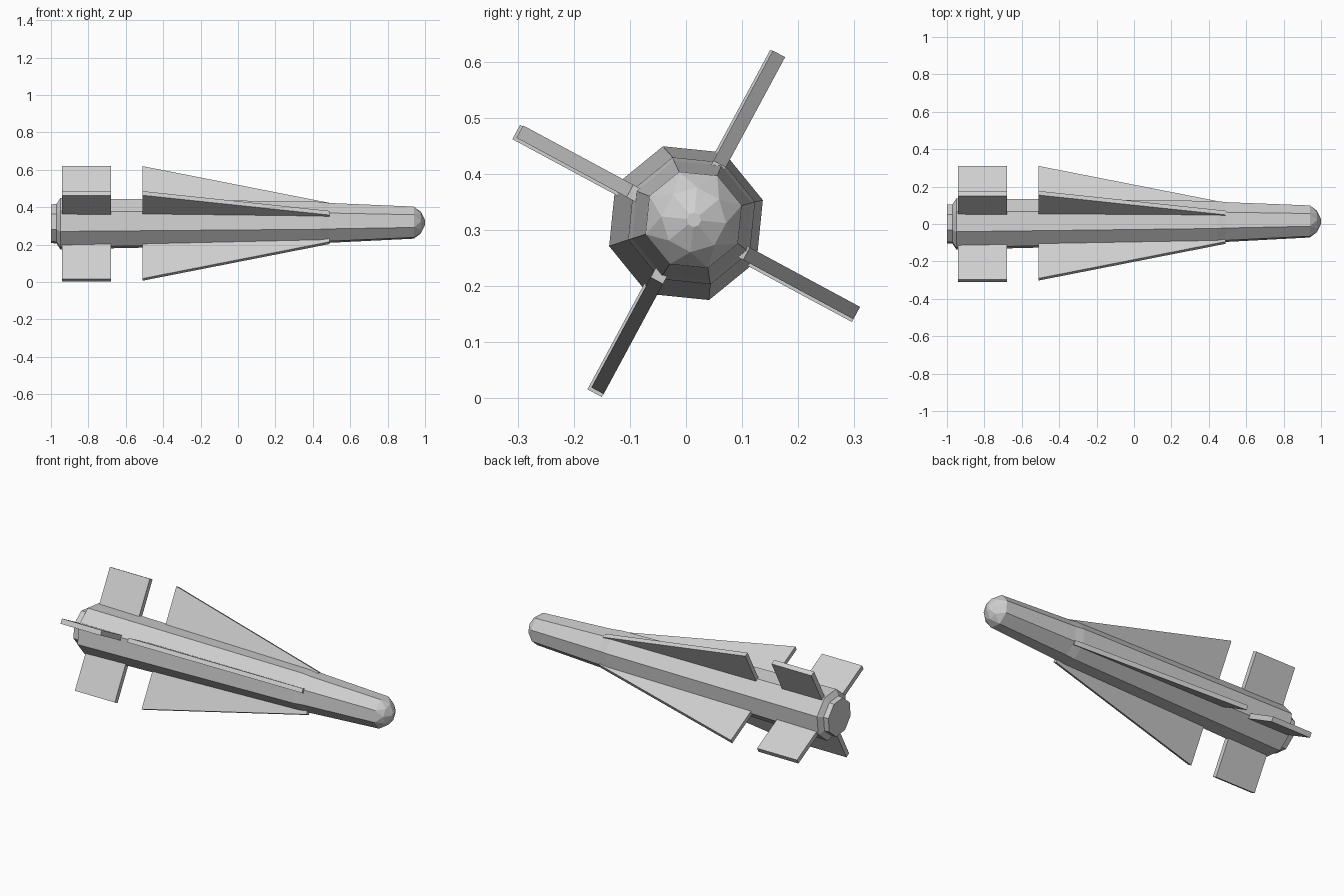
import bpy, bmesh, math

cube = bpy.data.objects.get("Cube")
if cube:
    bpy.data.objects.remove(cube, do_unlink=True)

SIDES = 8
STEP = math.tau / SIDES
ROLL = math.radians(16.7)        # roll of the octagonal body
FIN_ROLL = ROLL + STEP           # fins stand on body corners

grey = bpy.data.materials.new("light_grey")
grey.use_nodes = True
grey.diffuse_color = (0.62, 0.62, 0.62, 1)
grey.node_tree.nodes["Principled BSDF"].inputs["Base Color"].default_value = (0.62, 0.62, 0.62, 1)


def finish(bm, name):
    bmesh.ops.recalc_face_normals(bm, faces=bm.faces)
    mesh = bpy.data.meshes.new(name)
    bm.to_mesh(mesh)
    bm.free()
    mesh.materials.append(grey)
    obj = bpy.data.objects.new(name, mesh)
    bpy.context.collection.objects.link(obj)
    return obj


def axis(x):
    """Centre line of the body, drifting slightly toward the nose."""
    t = (x + 0.95) / 1.95
    return 0.014 * t, 0.312 + 0.006 * t


def add_ring(bm, x, r, turn=0.0):
    cy, cz = axis(x)
    return [bm.verts.new((x, cy + r * math.cos(ROLL + turn + i * STEP),
                          cz + r * math.sin(ROLL + turn + i * STEP))) for i in range(SIDES)]


def bridge(bm, a, b):
    for i in range(SIDES):
        j = (i + 1) % SIDES
        bm.faces.new((a[i], a[j], b[j], b[i]))


# Body: lofted octagons from exhaust to nose shoulder
bm = bmesh.new()
profile = [(-1.0, 0.108), (-0.97, 0.110), (-0.95, 0.143),
           (0.44, 0.118), (0.49, 0.111), (0.94, 0.0895)]
rings = [add_ring(bm, x, r) for x, r in profile]
for a, b in zip(rings, rings[1:]):
    bridge(bm, a, b)
bm.faces.new(rings[0])
bm.faces.new(rings[-1])
finish(bm, "body")

# Nose: faceted dome with a staggered middle ring
bm = bmesh.new()
base = add_ring(bm, 0.94, 0.0895)
mid = add_ring(bm, 0.978, 0.058, STEP / 2)
tip = add_ring(bm, 1.0, 0.013, STEP / 2)
for i in range(SIDES):
    j = (i + 1) % SIDES
    bm.faces.new((base[i], base[j], mid[i]))
    bm.faces.new((mid[i], base[j], mid[j]))
bridge(bm, mid, tip)
bm.faces.new(tip)
bm.faces.new(base)
finish(bm, "nose")


def add_fins(name, outline, thickness, centre):
    """Four flat plates; outline is (x, distance from axis)."""
    for k in range(4):
        angle = FIN_ROLL + k * math.pi / 2
        c, s = math.cos(angle), math.sin(angle)
        bm = bmesh.new()
        sides = []
        for h in (-thickness / 2, thickness / 2):
            sides.append([bm.verts.new((x, centre[0] + r * c - h * s,
                                        centre[1] + r * s + h * c)) for x, r in outline])
            bm.faces.new(sides[-1])
        a, b = sides
        for i in range(len(a)):
            j = (i + 1) % len(a)
            bm.faces.new((a[i], a[j], b[j], b[i]))
        finish(bm, f"{name}_{k + 1}")


# Long triangular wings and rectangular tail fins
add_fins("wing", [(-0.51, 0.06), (-0.51, 0.341), (0.49, 0.118), (0.49, 0.06)],
         0.025, (0.004, 0.3135))
add_fins("tail_fin", [(-0.94, 0.06), (-0.94, 0.3436), (-0.68, 0.3436), (-0.68, 0.06)],
         0.029, (0.0, 0.3115))
